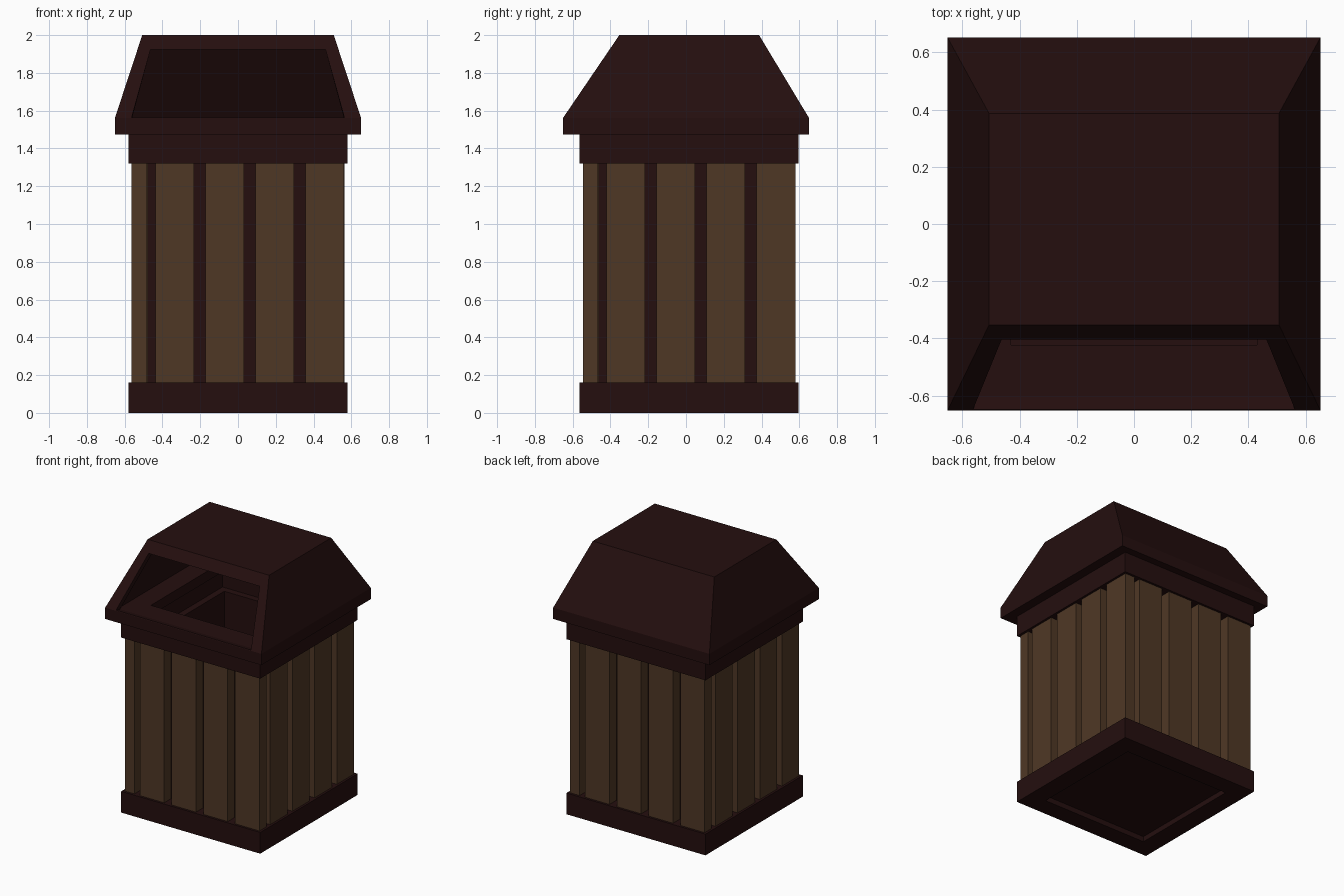
import bpy, bmesh
from math import pi
from mathutils import Matrix, Vector

cube = bpy.data.objects.get("Cube")
if cube:
    bpy.data.objects.remove(cube, do_unlink=True)

CY = 0.0165  # the body sits slightly behind the centre of the lid


def material(name, rgb):
    m = bpy.data.materials.new(name)
    m.use_nodes = True
    color = (*rgb, 1)
    m.diffuse_color = color
    bsdf = m.node_tree.nodes["Principled BSDF"]
    bsdf.inputs["Base Color"].default_value = color
    bsdf.inputs["Roughness"].default_value = 0.8
    return m


DARK = material("dark red brown", (0.018, 0.0045, 0.0045))
WOOD = material("wood brown", (0.078, 0.039, 0.0185))


def finish(bm, name, mat):
    bmesh.ops.recalc_face_normals(bm, faces=bm.faces)
    mesh = bpy.data.meshes.new(name)
    bm.to_mesh(mesh)
    bm.free()
    mesh.materials.append(mat)
    ob = bpy.data.objects.new(name, mesh)
    bpy.context.collection.objects.link(ob)
    return ob


def add_box(bm, lo, hi):
    lo, hi = Vector(lo), Vector(hi)
    mat = Matrix.Translation((lo + hi) / 2) @ Matrix.Diagonal((*(hi - lo), 1))
    return bmesh.ops.create_cube(bm, size=1, matrix=mat)["verts"]


def rect(bm, hx, y0, y1, z):
    """Rectangle of vertices, starting at the front left corner of the plan."""
    return [bm.verts.new(p) for p in
            ((-hx, y0, z), (hx, y0, z), (hx, y1, z), (-hx, y1, z))]


def loft(bm, a, b, skip_front=False):
    for i in range(1 if skip_front else 0, 4):
        j = (i + 1) % 4
        bm.faces.new((a[i], a[j], b[j], b[i]))


def square_frame(name, outer, inner, z0, z1):
    bm = bmesh.new()
    rings = [rect(bm, h, CY - h, CY + h, z) for h, z in
             ((outer, z0), (outer, z1), (inner, z1), (inner, z0))]
    for i in range(4):
        loft(bm, rings[i], rings[(i + 1) % 4])
    return finish(bm, name, DARK)


# Base, upper band and inner bin
square_frame("base_frame", 0.58, 0.44, 0, 0.16)
square_frame("upper_band", 0.58, 0.47, 1.32, 1.478)
square_frame("inner_bin", 0.48, 0.42, 0.05, 1.33)
bm = bmesh.new()
add_box(bm, (-0.47, CY - 0.47, 0.04), (0.47, CY + 0.47, 0.08))
finish(bm, "bin_floor", DARK)

# Wooden slats, overlapping around the corners in a pinwheel
bm = bmesh.new()
for side in range(4):
    turn = Matrix.Translation((0, CY, 0)) @ Matrix.Rotation(side * pi / 2, 4, "Z")
    for i in range(4):
        x = -0.437 + i * 0.265
        verts = add_box(bm, (x, -0.563, 0.14), (x + 0.204, -0.482, 1.34))
        bmesh.ops.transform(bm, matrix=turn, verts=verts)
finish(bm, "wooden_slats", WOOD)

# Hollow lid with a ledge, and an opening in the front slope
bm = bmesh.new()
hole_low = rect(bm, 0.43, CY - 0.44, CY + 0.43, 1.475)
hole_top = rect(bm, 0.43, CY - 0.44, CY + 0.43, 1.55)
skirt_low = rect(bm, 0.652, -0.652, 0.652, 1.475)
skirt_top = rect(bm, 0.652, -0.652, 0.652, 1.56)
roof = rect(bm, 0.507, -0.353, 0.387, 2.0)
inner_low = rect(bm, 0.585, -0.605, 0.60, 1.55)
inner_top = rect(bm, 0.47, -0.325, 0.36, 1.945)
loft(bm, hole_low, skirt_low)
loft(bm, skirt_low, skirt_top)
loft(bm, skirt_top, roof, skip_front=True)
bm.faces.new(roof)
loft(bm, hole_low, hole_top)
loft(bm, hole_top, inner_low)
loft(bm, inner_low, inner_top, skip_front=True)
bm.faces.new(inner_top)


def opening(low, top, z0, z1):
    """Cut a trapezoid into the front slope between two rings."""
    def on_slope(x, z):
        a, b = low[0].co, top[0].co
        t = (z - a.z) / (b.z - a.z)
        return bm.verts.new((x, a.y + t * (b.y - a.y), z))
    edge = [low[0], low[1], top[1], top[0]]
    cut = [on_slope(-0.563, z0), on_slope(0.563, z0),
           on_slope(0.463, z1), on_slope(-0.463, z1)]
    loft(bm, edge, cut)
    return cut


outer_cut = opening(skirt_top, roof, 1.564, 1.925)
inner_cut = opening(inner_low, inner_top, 1.553, 1.925)
loft(bm, outer_cut, inner_cut)
finish(bm, "lid", DARK)
